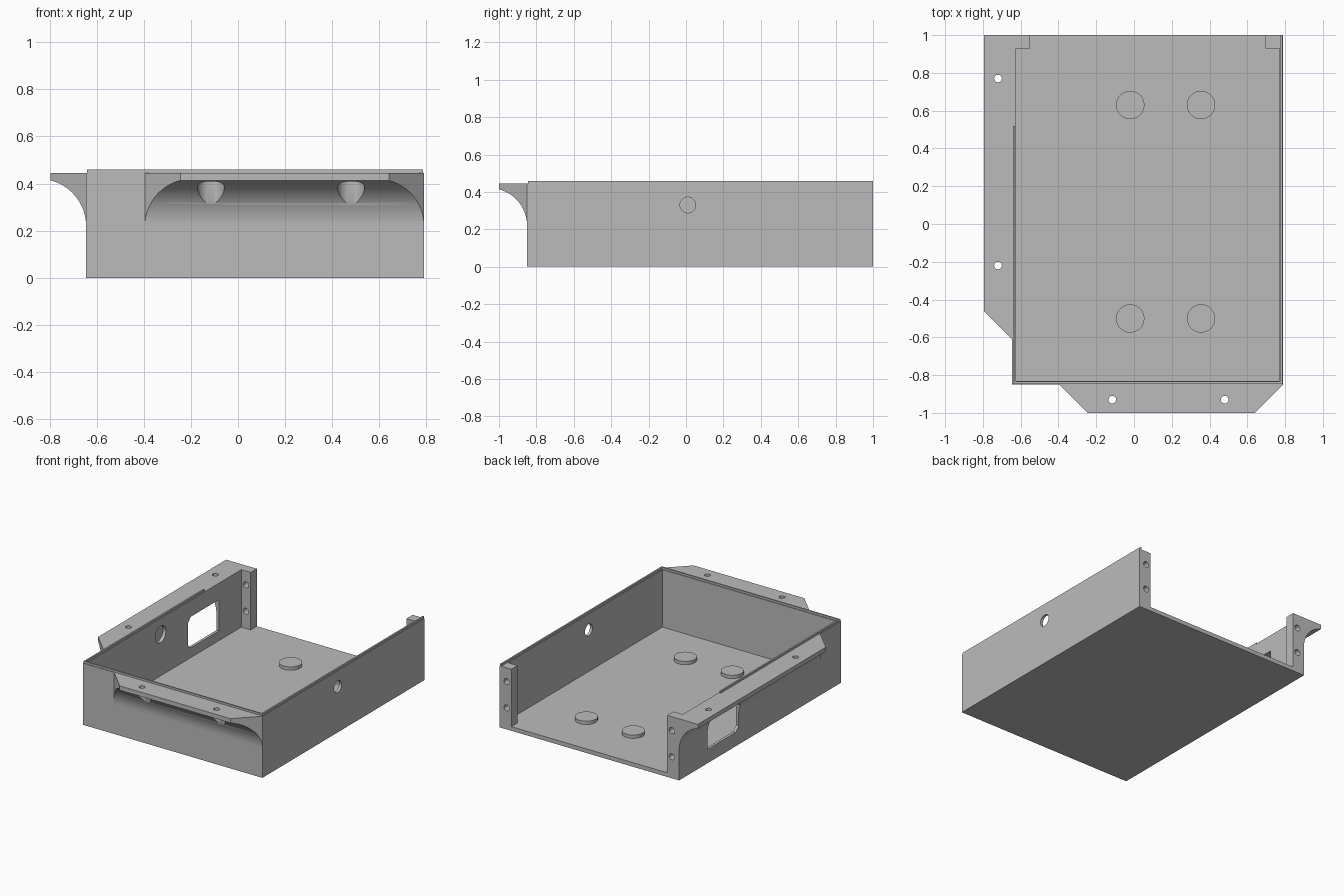
import bpy, bmesh, math
from mathutils import Matrix, Vector

old = bpy.data.objects.get("Cube")
if old:
    bpy.data.objects.remove(old, do_unlink=True)

grey = bpy.data.materials.new("light_grey")
grey.use_nodes = True
colour = (0.5, 0.5, 0.5, 1)
grey.diffuse_color = colour
grey.node_tree.nodes["Principled BSDF"].inputs["Base Color"].default_value = colour

# Main dimensions
LEFT, RIGHT, FRONT, BACK = -0.645, 0.79, -0.85, 1.0
WALL, RIM, FLOOR = 0.02, 0.445, 0.03
REACH, RADIUS, POST = 0.15, 0.2, 0.07


def finish(name, bm):
    bmesh.ops.recalc_face_normals(bm, faces=bm.faces)
    mesh = bpy.data.meshes.new(name)
    bm.to_mesh(mesh)
    bm.free()
    mesh.materials.append(grey)
    ob = bpy.data.objects.new(name, mesh)
    bpy.context.collection.objects.link(ob)
    return ob


def prism(name, points, depth):
    """Closed outline of 3D points, extruded along the depth vector."""
    bm = bmesh.new()
    face = bm.faces.new([bm.verts.new(p) for p in points])
    ext = bmesh.ops.extrude_face_region(bm, geom=[face])
    moved = [v for v in ext["geom"] if isinstance(v, bmesh.types.BMVert)]
    bmesh.ops.translate(bm, verts=moved, vec=depth)
    return finish(name, bm)


def box(name, x0, x1, y0, y1, z0, z1):
    outline = [(x0, y0, z0), (x1, y0, z0), (x1, y1, z0), (x0, y1, z0)]
    return prism(name, outline, (0, 0, z1 - z0))


def cylinder(name, centre, radius, length, axis="Z"):
    turn = {"Z": Matrix(), "X": Matrix.Rotation(math.pi / 2, 4, "Y"),
            "Y": Matrix.Rotation(math.pi / 2, 4, "X")}[axis]
    bm = bmesh.new()
    bmesh.ops.create_cone(bm, cap_ends=True, segments=40, radius1=radius,
                          radius2=radius, depth=length,
                          matrix=Matrix.Translation(Vector(centre)) @ turn)
    return finish(name, bm)


def combine(ob, tools, operation):
    bpy.context.view_layer.objects.active = ob
    for tool in tools:
        mod = ob.modifiers.new("shape", "BOOLEAN")
        mod.operation, mod.solver, mod.object = operation, "EXACT", tool
        bpy.ops.object.modifier_apply(modifier=mod.name)


def flange(name, start, end, place, mitre_end):
    """Curved bracket; its ends are mitred by the distance from the wall."""
    profile = [(0, RIM)]
    steep = math.acos((RADIUS - REACH) / RADIUS)
    for i in range(25):
        a = steep * i / 24
        profile.append((RADIUS * (1 - math.cos(a)), RIM - 0.225 + RADIUS * math.sin(a)))
    profile.append((REACH, RIM))
    bm = bmesh.new()
    rings = [[bm.verts.new(place(o, start + o, z)) for o, z in profile],
             [bm.verts.new(place(o, end - o * mitre_end, z)) for o, z in profile]]
    for ring in rings:
        bm.faces.new(ring)
    for i in range(len(profile)):
        j = (i + 1) % len(profile)
        bm.faces.new((rings[0][i], rings[0][j], rings[1][j], rings[1][i]))
    return finish(name, bm)


# Tray: three walls with rear posts, joined to the floor
inl, inr, inf, pb = LEFT + WALL, RIGHT - WALL, FRONT + WALL, BACK - POST
plan = [(LEFT, BACK), (LEFT, FRONT), (RIGHT, FRONT), (RIGHT, BACK),
        (inr - 0.075, BACK), (inr - 0.075, pb), (inr, pb), (inr, inf),
        (inl, inf), (inl, pb), (inl + 0.075, pb), (inl + 0.075, BACK)]
tray = prism("tray", [(x, y, 0) for x, y in plan], (0, 0, RIM))
floor = box("floor", LEFT + 0.01, RIGHT - 0.01, FRONT + 0.01, BACK, 0, FLOOR)
combine(tray, [floor], "UNION")
bpy.data.objects.remove(floor, do_unlink=True)

# Mounting flanges
front_flange = flange("front_flange", -0.395, RIGHT,
                      lambda o, t, z: (t, FRONT - o, z), 1)
side_flange = flange("side_flange", -0.61, BACK,
                     lambda o, t, z: (LEFT - o, t, z), 0)

# Screw holes and screw head recesses in the flanges
front_cuts, side_cuts = [], []
for cuts, spots in ((front_cuts, [(-0.115, -0.93), (0.48, -0.93)]),
                    (side_cuts, [(-0.72, 0.77), (-0.72, -0.22)])):
    for x, y in spots:
        cuts.append(cylinder("screw_cutter", (x, y, 0.4), 0.02, 0.3))
        cuts.append(cylinder("recess_cutter", (x, y, 0.31), 0.057, 0.2))

# Wall openings: side window, round pocket, opposite hole
window = prism("window_cutter",
               [(-0.9, y, z) for y, z in ((0.32, 0.135), (0.355, 0.1), (0.675, 0.1),
                                         (0.675, 0.325), (0.355, 0.325), (0.32, 0.29))],
               (0.33, 0, 0))
pocket = cylinder("pocket_cutter", (-0.6, 0.01, 0.33), 0.06, 0.098, "X")
hole = cylinder("hole_cutter", (RIGHT, 0.01, 0.33), 0.042, 0.2, "X")
post_holes = [cylinder("post_cutter", (x, BACK - POST / 2, z), 0.022, 0.2, "Y")
              for x in (inl + 0.0375, inr - 0.0375) for z in (0.155, 0.345)]

combine(tray, [window, pocket, hole] + post_holes, "DIFFERENCE")
combine(front_flange, front_cuts, "DIFFERENCE")
combine(side_flange, side_cuts + [window, pocket], "DIFFERENCE")
for cutter in front_cuts + side_cuts + post_holes + [window, pocket, hole]:
    bpy.data.objects.remove(cutter, do_unlink=True)

# Thin raised lip along the rim, shorter on the window side
a, b = 0.004, 0.015
lip_plan = [(LEFT + a, 0.52), (LEFT + a, FRONT + a), (RIGHT - a, FRONT + a),
            (RIGHT - a, BACK), (RIGHT - b, BACK), (RIGHT - b, FRONT + b),
            (LEFT + b, FRONT + b), (LEFT + b, 0.52)]
lip = prism("rim_lip", [(x, y, RIM) for x, y in lip_plan], (0, 0, 0.014))

# Round pads on the floor
pads = [cylinder("floor_pad", (x, y, FLOOR + 0.0115), 0.075, 0.025)
        for x in (-0.02, 0.355) for y in (-0.5, 0.63)]

# Smooth curves, sharp edges
for ob in [tray, front_flange, side_flange, lip] + pads:
    bpy.ops.object.select_all(action="DESELECT")
    ob.select_set(True)
    bpy.context.view_layer.objects.active = ob
    bpy.ops.object.shade_smooth_by_angle(angle=math.radians(30))
